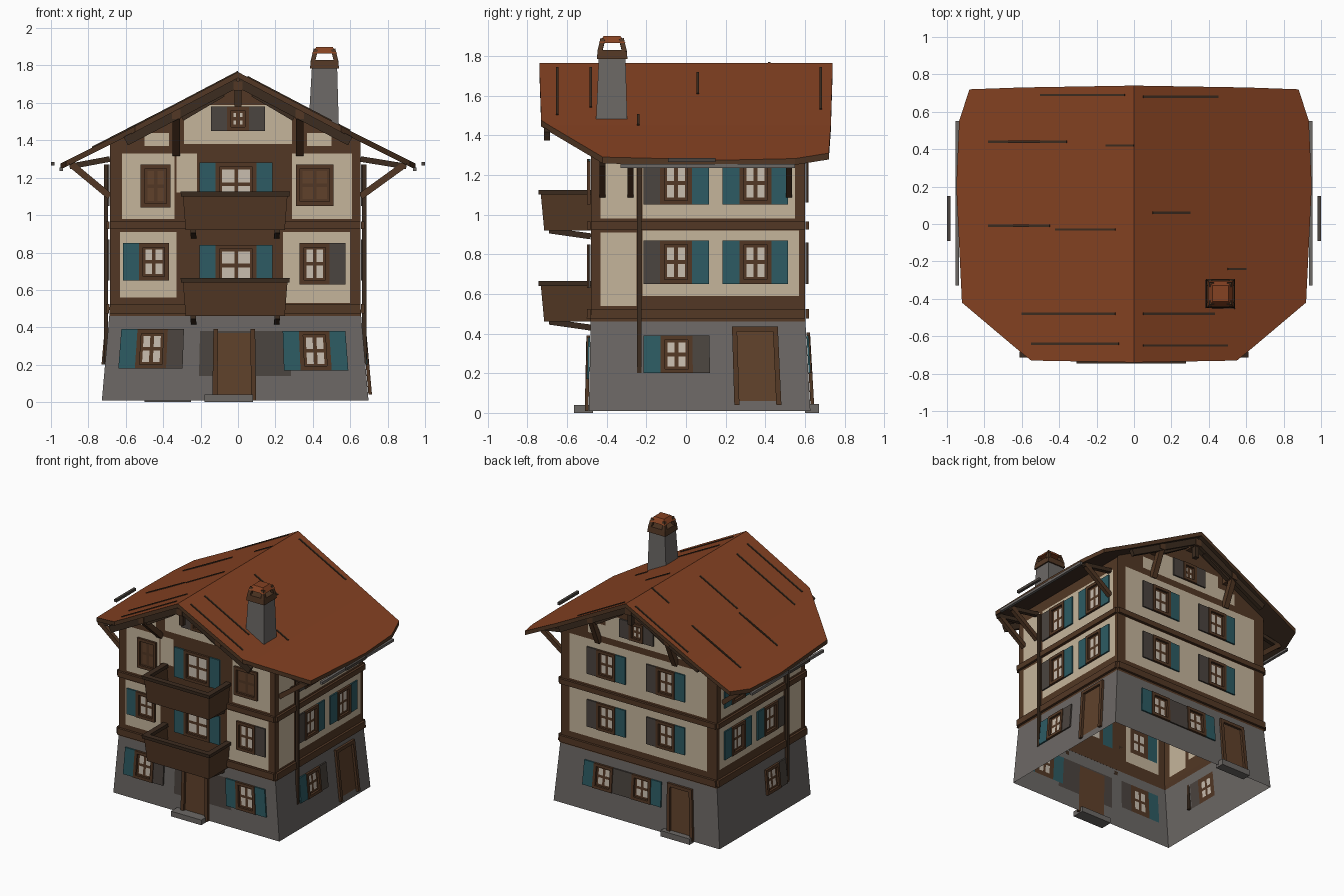
import bpy, bmesh
from mathutils import Vector

if "Cube" in bpy.data.objects:
    bpy.data.objects.remove(bpy.data.objects["Cube"])

COL = {'roof orange': (.235, .054, .016), 'plaster beige': (.56, .46, .33), 'stone grey': (.15, .138, .13),
       'timber brown': (.085, .039, .018), 'door wood': (.115, .053, .024), 'shutter teal': (.026, .105, .125),
       'shadow grey': (.07, .058, .05), 'dark timber': (.045, .025, .014), 'window cream': (.58, .51, .43)}
MAT = {}
for k, c in COL.items():
    MAT[k] = bpy.data.materials.new(k)
    MAT[k].diffuse_color = (*c, 1)
O, BE, G, BR, DW, TE, SH, DK, CR = COL


def part(name, polys, closed=True, cuts=()):
    """One object from (points, colour) polygons, optionally trimmed by planes."""
    bm = bmesh.new()
    used = []
    for pts, m in polys:
        if m not in used:
            used.append(m)
        f = bm.faces.new([bm.verts.new(p) for p in pts])
        f.material_index = used.index(m)
    bmesh.ops.remove_doubles(bm, verts=bm.verts, dist=1e-5)
    for co, no in cuts:
        bmesh.ops.bisect_plane(bm, geom=bm.verts[:] + bm.edges[:] + bm.faces[:], plane_co=co,
                               plane_no=no, clear_outer=True)
    if closed:
        bmesh.ops.recalc_face_normals(bm, faces=bm.faces)
    me = bpy.data.meshes.new(name)
    bm.to_mesh(me)
    bm.free()
    for m in used:
        me.materials.append(MAT[m])
    ob = bpy.data.objects.new(name, me)
    bpy.context.collection.objects.link(ob)
    return ob


def hexa(p, m):
    """Six faces from eight points: lower ring, then upper ring."""
    return [([p[i] for i in f], m) for f in
            ((3, 2, 1, 0), (4, 5, 6, 7), (0, 1, 5, 4), (1, 2, 6, 5), (2, 3, 7, 6), (3, 0, 4, 7))]


def ring(x0, y0, x1, y1, z):
    return [(x0, y0, z), (x1, y0, z), (x1, y1, z), (x0, y1, z)]


def box(x0, y0, z0, x1, y1, z1, m):
    return hexa(ring(x0, y0, x1, y1, z0) + ring(x0, y0, x1, y1, z1), m)


def beam(a, b, w, h, m=BR):
    a, b = Vector(a), Vector(b)
    d = (b - a).normalized()
    s = d.cross(Vector((0, 0, 1)) if abs(d.z) < .9 else Vector((0, 1, 0))).normalized()
    t = s.cross(d)
    off = [s * i * w / 2 + t * j * h / 2 for i, j in ((-1, -1), (1, -1), (1, 1), (-1, 1))]
    return hexa([a + o for o in off] + [b + o for o in off], m)


# Wall planes; u runs to the right as seen from outside
L, R, F, B, CX, Z0 = -.685, .655, -.48, .6, -.015, .01
PLANE = {'front': lambda u, d: (u, F - d), 'right': lambda u, d: (R + d, u),
         'back': lambda u, d: (-u, B + d), 'left': lambda u, d: (L - d, -u)}


def P(w, u, v, d=0):
    x, y = PLANE[w](u, d)
    s = max(0, .5 - v) / .5          # the stone base flares outward
    return (CX + (x - CX) * (1 + .065 * s), F - .01 * s + (y - F) * (1 + .035 * s), v)


def plate(w, u0, v0, u1, v1, d, m):
    c = ((u0, v0), (u1, v0), (u1, v1), (u0, v1))
    return hexa([P(w, u, v, .002) for u, v in c] + [P(w, u, v, d) for u, v in c], m)


def window(w, rects, trim, cx, z0, z1, l=None, r=None, wd=.16, pane=CR):
    a, b = cx - wd / 2, cx + wd / 2
    for m, u0, u1 in ((l, a - .085, a), (r, b, b + .085)):
        if m:                          # shutters
            rects.append((u0, z0, u1, z1, m))
            trim += plate(w, u0, z0, u1, z1, .012, m)
    rects.append((a, z0, b, z1, BR))
    pw, ph = (wd - .09) / 2, (z1 - z0 - .09) / 2
    for i in (0, 1):                   # four panes
        for j in (0, 1):
            u, v = a + .035 + i * (pw + .02), z0 + .035 + j * (ph + .02)
            rects.append((u, v, u + pw, v + ph, pane))
    for q in ((a, z0, a + .022, z1), (b - .022, z0, b, z1), (a, z0, b, z0 + .022), (a, z1 - .022, b, z1)):
        trim += plate(w, *q, .018, BR)


def wall(w, u0, u1, top, rects, trim, gable):
    """Grid wall whose cells take the colour of the last rectangle covering them."""
    rects = [(u0, Z0, u1, .5, G), (u0, .46, u1, top, BR)] + rects
    us = sorted({round(min(max(q[i], u0), u1), 4) for q in rects for i in (0, 2)})
    vs = sorted({round(min(max(q[i], Z0), top), 4) for q in rects for i in (1, 3)})
    polys = []
    for a, b in zip(us, us[1:]):
        for c, d in zip(vs, vs[1:]):
            mu, mv = (a + b) / 2, (c + d) / 2
            m = [q[4] for q in rects if q[0] < mu < q[2] and q[1] < mv < q[3]][-1]
            polys.append(([P(w, a, c), P(w, b, c), P(w, b, d), P(w, a, d)], m))
    cuts = [((0, 0, 1.735), (s * .525, 0, 1)) for s in (1, -1)] if gable else ()
    part(w + '_wall', polys, False, cuts)
    for z, h in ((.475, .05), (.925, .04)):      # floor beams
        trim += plate(w, u0, z, u1, z + h, .02, BR)
    part(w + '_windows_and_beams', trim)


# Front wall
r, t = [(-.63, .56, -.33, .91, BE), (.24, .53, .6, .91, BE), (-.62, .98, -.34, 1.33, BE), (.29, .98, .61, 1.33, BE),
        (-.33, 1.12, -.22, 1.33, BE), (-.29, 1.38, .29, 1.59, BE), (-.5, 1.37, -.37, 1.44, BE),
        (.37, 1.37, .5, 1.44, BE), (-.2, .14, .27, .38, SH), (-.13, Z0, .09, .37, DW)], []
window('front', r, t, -.45, .18, .39, TE, SH)
window('front', r, t, .4, .17, .38, TE, TE)
window('front', r, t, -.45, .65, .85, TE)
window('front', r, t, .41, .63, .85, None, SH)
window('front', r, t, -.44, 1.04, 1.27, pane=DW)
window('front', r, t, .41, 1.05, 1.27, wd=.2, pane=DW)
window('front', r, t, -.01, 1.05, 1.28, TE, TE, .22)
window('front', r, t, -.01, .62, .84, TE, TE, .22)
window('front', r, t, 0, 1.45, 1.58, SH, SH, .12)
t += plate('front', -.13, Z0, -.105, .39, .02, BR) + plate('front', .065, Z0, .09, .39, .02, BR)
wall('front', L, R, 1.76, r, t, True)

# Side walls: same panels and windows, the right one also has a door
for w, s in (('right', 1), ('left', -1)):
    def span(a, b): return (a, b) if s > 0 else (-b, -a)
    r, t = [], []
    for y0, y1, z0, z1 in ((-.43, -.25, .54, .91), (-.22, .57, .59, .92), (-.43, -.25, .98, 1.3), (-.22, .55, .98, 1.3)):
        a, b = span(y0, y1)
        r.append((a, z0, b, z1, BE))
    for z0, z1 in ((.65, .87), (1.05, 1.27)):
        for y, l, q in ((-.05, SH, TE), (.35, TE, TE)):
            window(w, r, t, y * s, z0, z1, *((l, q) if s > 0 else (q, l)))
    window(w, r, t, -.05 * s, .2, .39, *((TE, SH) if s > 0 else (None, SH)))
    if s > 0:
        r.append((.24, .06, .45, .42, DW))
        for q in ((.23, .04, .255, .43), (.435, .04, .46, .43), (.23, .41, .46, .435)):
            t += plate(w, *q, .02, BR)
    wall(w, *span(F, B), 1.38, r, t, False)

# Back wall
r, t = [(-.58, .57, .6, .92, BE), (-.58, .98, .6, 1.33, BE), (-.42, 1.38, .42, 1.47, BE), (-.27, 1.47, .27, 1.56, BE),
        (.28, .04, .47, .38, DW)], []
for u in (-.26, .25):
    for z in (.65, 1.06):
        window('back', r, t, u, z, z + .21, SH, TE)
window('back', r, t, -.27, .2, .39, TE, SH)
window('back', r, t, .05, .2, .39, SH, TE)
window('back', r, t, 0, 1.42, 1.56, SH, SH, .12)
for q in ((.27, .02, .295, .4), (.455, .02, .48, .4), (.27, .38, .48, .405)):
    t += plate('back', *q, .02, BR)
wall('back', -R, -L, 1.76, r, t, True)

# Door steps
part('front_step', box(-.18, -.565, 0, .08, -.47, .04, G))
part('back_step', box(-.5, .6, 0, -.25, .67, .045, G))


# Roof: two pitches per side with clipped front corners
def rz(x):
    x = abs(x)
    return 1.765 - .525 * x if x < .6 else 1.45 - (x - .6) * .5


INNER = [(0, -.74), (.55, -.73), (.6, -.69), (.6, .73), (0, .74)]
OUTER = [(.6, -.69), (.92, -.42), (.95, .2), (.935, .55), (.88, .72), (.6, .73)]
polys = []
for s in (1, -1):
    for loop in (INNER, OUTER):
        polys.append(([(s * x, y, rz(x)) for x, y in loop], O))
        polys.append(([(s * x, y, rz(x) - .032) for x, y in loop], DK))
    for a, b in zip(INNER[:2] + OUTER, INNER[1:2] + OUTER + INNER[4:]):
        polys.append(([(s * a[0], a[1], rz(a[0])), (s * b[0], b[1], rz(b[0])),
                       (s * b[0], b[1], rz(b[0]) - .032), (s * a[0], a[1], rz(a[0]) - .032)], BR))
part('roof', polys)

# Dark seams across the roof tiles
seams = []
for x0, x1, y in ((-.78, -.36, .44), (-.15, 0, .42), (-.78, -.45, -.01), (-.42, -.1, -.03), (-.6, -.1, -.48),
                  (.05, .43, -.48), (.5, .77, -.24), (.1, .3, .06), (-.55, -.08, -.64), (.05, .5, -.65),
                  (-.5, -.05, .69), (.05, .45, .68)):
    x1 = min(x1, .6)if x0 < .6 else x1
    seams += beam((x0, y, rz(x0) + .002), (x1, y, rz(x1) + .002), .012, .008, DK)
part('roof_seams', seams)

# Timber under the overhang: barge boards, purlins, struts, eave braces, gutters, downpipes
frame, gutter = [], []
for s in (1, -1):
    for y in (-.7, .69):
        frame += beam((0, y, 1.71), (s * .6, y, 1.395), .03, .05, DK)
    for y0, y1, w in ((-.72, -.47, -.48), (.71, .59, .6)):
        frame += beam((s * .33, y0, 1.54), (s * .33, y1, 1.54), .045, .05)
        frame += beam((s * .33, w, 1.33), (s * .33, y0 * .97, 1.53), .04, .04)
        frame += beam((s * .3, y0 * .95, 1.52), (s * .08, y0 * .95, 1.65), .03, .035, DK)
    wx = R if s > 0 else L
    for y in (-.42, -.28, .52):
        frame += beam((wx, y, 1.1), (s * .89, y, 1.27), .03, .035)
        frame += beam((wx, y, 1.3), (s * .9, y, 1.26), .03, .03, DK)
    gutter += box(s * .935, -.33, 1.235, s * .955, .55, 1.255, G)
    gutter += beam((s * .99, -.09, 1.275), (s * .99, .15, 1.275), .02, .02, SH)
    frame += beam((wx + s * .02, -.235, .2), (wx + s * .02, -.235, 1.27), .022, .022, DK)
for y0, y1 in ((-.72, -.47), (.71, .59)):
    frame += beam((0, y0, 1.69), (0, y1, 1.69), .05, .05)
    frame += beam((0, y0 * .95, 1.58), (0, y0 * .95, 1.7), .035, .035, DK)
part('roof_timbers', frame)
part('gutters', gutter)

# Balconies: open boxes leaning outward
for name, z in (('upper_balcony', .92), ('lower_balcony', .46)):
    q = box(-.28, -.715, z, .25, F, z + .02, BR) + box(-.28, -.715, z, .25, -.695, z + .19, BR)
    q += box(-.28, -.695, z, -.26, F, z + .19, BR) + box(.23, -.695, z, .25, F, z + .19, BR)
    q += box(-.29, -.725, z + .18, .26, -.685, z + .205, DK)
    q += box(-.29, -.685, z + .18, -.25, F, z + .205, DK) + box(.22, -.685, z + .18, .26, F, z + .205, DK)
    for x in (-.24, .21):
        q += beam((x, F, z - .03), (x, -.69, z), .03, .03, DK)

    def lean(p):
        k = (p[2] - z) / .2
        return (CX + (p[0] - CX) * (1 + .06 * k), F + (p[1] - F) * (1 + .08 * k), p[2])
    part(name, [([lean(p) for p in pts], m) for pts, m in q])

# Chimney with open cap
part('chimney', hexa(ring(.375, -.455, .54, -.295, 1.44) + ring(.395, -.44, .53, -.305, 1.79), G))
cap = hexa(ring(.385, -.45, .54, -.295, 1.785) + ring(.39, -.445, .535, -.3, 1.83), BR)
for x in (.4, .525):
    for y in (-.435, -.31):
        cap += beam((x, y, 1.82), (.4625 + (x - .4625) * .75, -.3725 + (y + .3725) * .75, 1.885), .024, .024)
cap += hexa(ring(.395, -.44, .53, -.305, 1.865) + ring(.42, -.415, .505, -.33, 1.9), O)
part('chimney_cap', cap)

for m in bpy.data.materials:
    if m.users and not m.is_grease_pencil:
        m.use_nodes = True
        m.node_tree.nodes["Principled BSDF"].inputs["Base Color"].default_value = m.diffuse_color
